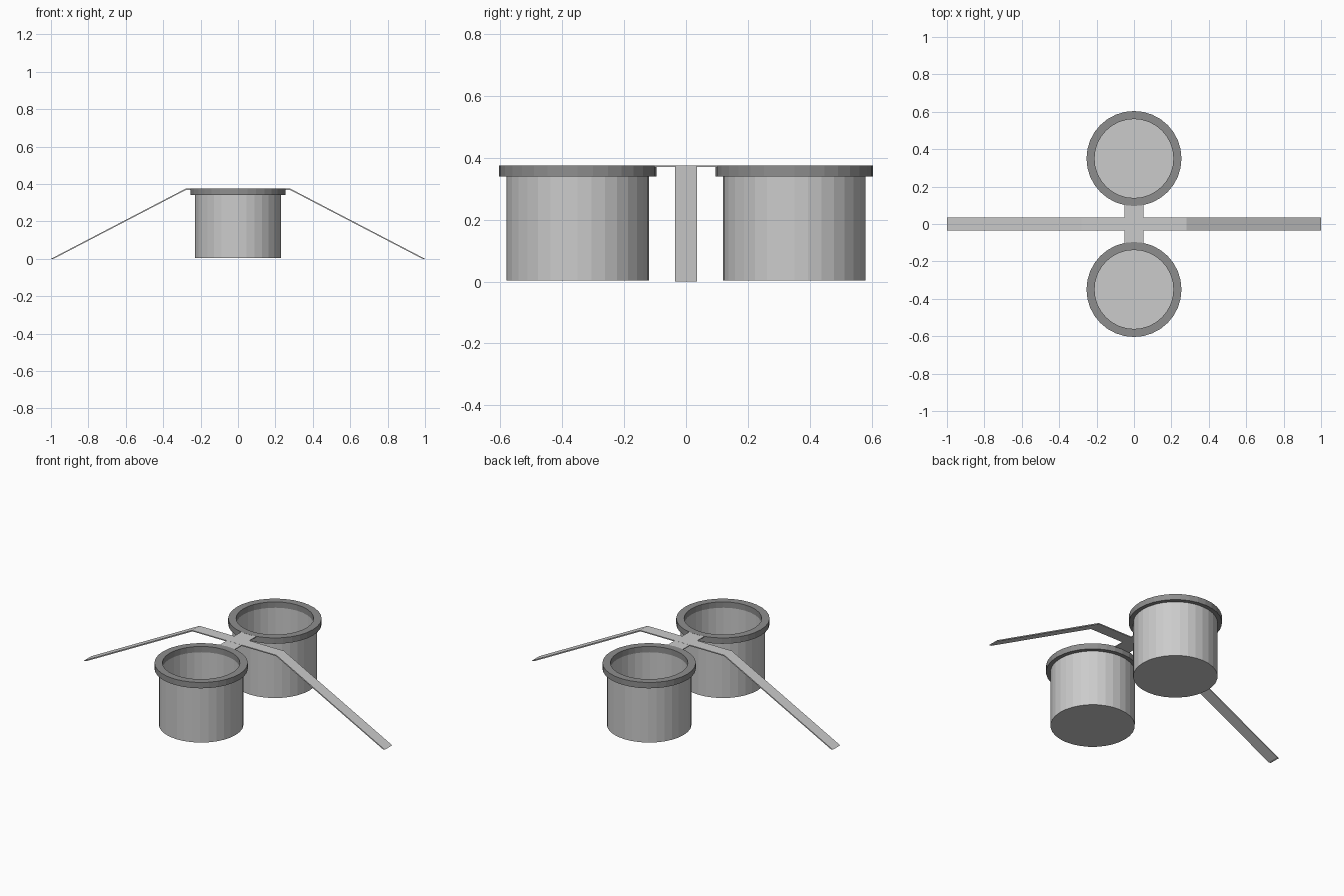
import bpy, bmesh, math

if "Cube" in bpy.data.objects:
    bpy.data.objects.remove(bpy.data.objects["Cube"])

SIDES = 32
TOP = 0.375


def material(name, v):
    m = bpy.data.materials.new(name)
    m.diffuse_color = (v, v, v, 1)
    m.use_nodes = True
    m.node_tree.nodes["Principled BSDF"].inputs["Base Color"].default_value = m.diffuse_color
    return m


def finish(name, bm, mat=None):
    bmesh.ops.recalc_face_normals(bm, faces=bm.faces)
    me = bpy.data.meshes.new(name)
    bm.to_mesh(me)
    bm.free()
    ob = bpy.data.objects.new(name, me)
    bpy.context.collection.objects.link(ob)
    if mat:
        me.materials.append(mat)
    return ob


def lathe(name, profile, y, closed=False, mat=None):
    bm = bmesh.new()
    vs = [bm.verts.new((r, 0, z)) for r, z in profile]
    pairs = list(zip(vs, vs[1:])) + ([(vs[-1], vs[0])] if closed else [])
    edges = [bm.edges.new(p) for p in pairs]
    bmesh.ops.spin(bm, geom=vs + edges, cent=(0, 0, 0), axis=(0, 0, 1),
                   angle=math.tau, steps=SIDES)
    bmesh.ops.remove_doubles(bm, verts=bm.verts, dist=1e-4)
    ob = finish(name, bm, mat)
    ob.location.y = y
    return ob


def prism(name, outline, half_width):
    # xz outline extruded along y
    bm = bmesh.new()
    f = bm.faces.new([bm.verts.new((x, -half_width, z)) for x, z in outline])
    r = bmesh.ops.extrude_face_region(bm, geom=[f])
    moved = [g for g in r["geom"] if isinstance(g, bmesh.types.BMVert)]
    bmesh.ops.translate(bm, verts=moved, vec=(0, 2 * half_width, 0))
    return finish(name, bm)


dark = material("dark_grey", 0.27)

# cups with their dark rims
for side, y in (("front", -0.35), ("back", 0.35)):
    lathe(side + "_cup", [(0, 0.003), (0.23, 0.003), (0.23, 0.36), (0.213, 0.36),
                          (0.213, 0.02), (0, 0.02)], y)
    lathe(side + "_rim", [(0.211, 0.34), (0.254, 0.34), (0.254, TOP),
                          (0.211, TOP)], y, closed=True, mat=dark)

# bent strap running over the middle and down to the ground on both sides
prism("strap", [(-1, 0), (-0.28, TOP), (0.28, TOP), (1, 0), (0.986, 0),
                (0.277, TOP - 0.006), (-0.277, TOP - 0.006), (-0.986, 0)], 0.035)

# short bridge joining the two cups
prism("bridge", [(-0.05, TOP - 0.005), (0.05, TOP - 0.005),
                 (0.05, TOP - 0.0005), (-0.05, TOP - 0.0005)], 0.101)
